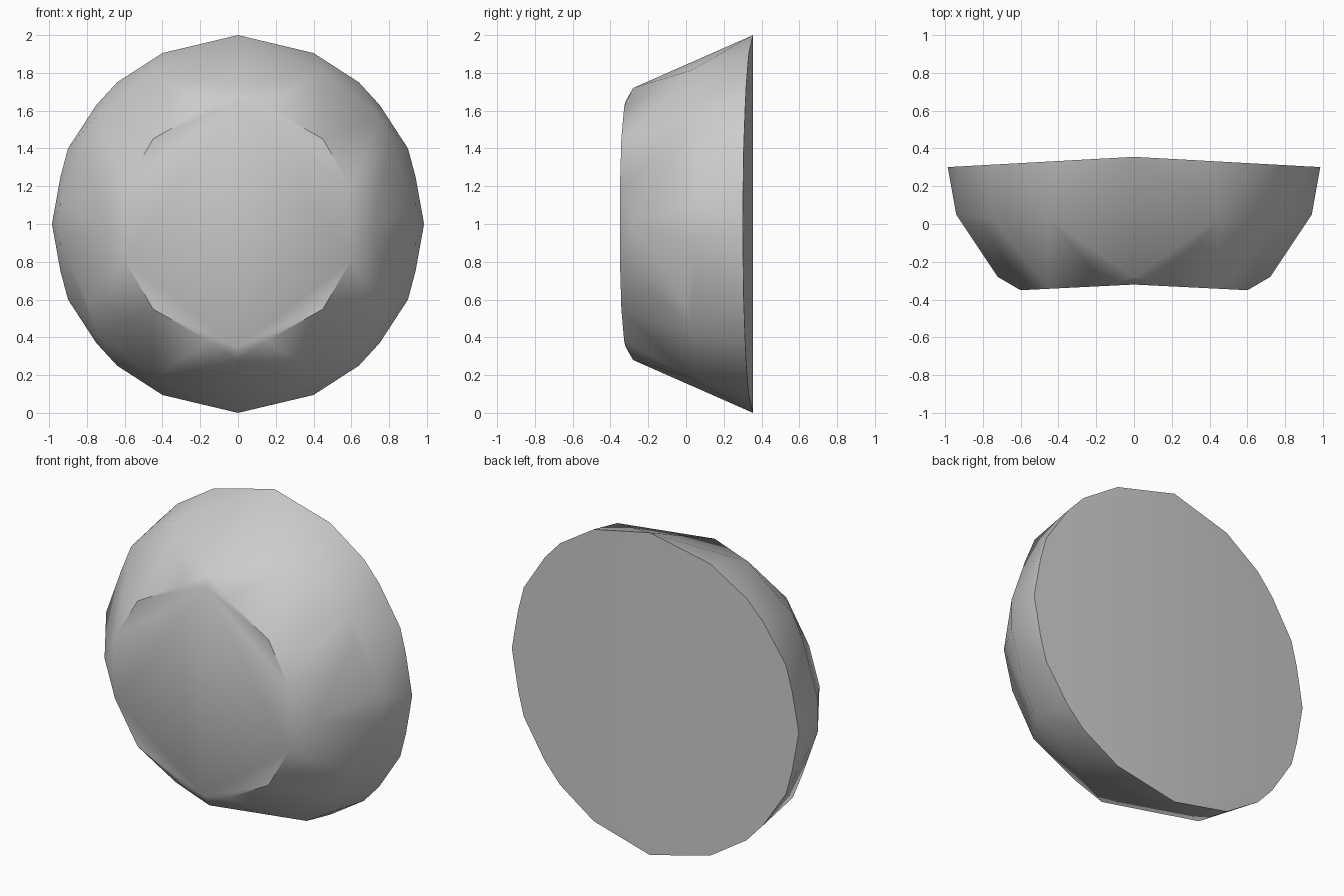
import bpy
import bmesh
import math

cube = bpy.data.objects.get("Cube")
if cube:
    bpy.data.objects.remove(cube, do_unlink=True)

stone = bpy.data.materials.new("plain grey")
stone.use_nodes = True
grey = (0.6, 0.6, 0.6, 1)
stone.diffuse_color = grey
bsdf = stone.node_tree.nodes["Principled BSDF"]
bsdf.inputs["Base Color"].default_value = grey
bsdf.inputs["Roughness"].default_value = 0.8

# Outlines of one quarter as (x, height from centre)
rim = [(0, 1), (0.4, 0.905), (0.64, 0.75), (0.75, 0.63), (0.9, 0.4), (0.94, 0.25), (0.985, 0)]
front = [(0, 0.65), (0.15, 0.62), (0.3, 0.53), (0.45, 0.45), (0.5, 0.35), (0.6, 0.19), (0.6, 0)]
belly = [(0.45, 0.03, 0.815), (0.75, 0.025, 0.57), (0.8, 0, 0.42), (0.94, 0.05, 0.1)]
tips = [(0, -0.28, 0.72), (0.72, -0.28, 0)]

# Back and front are both folded gently along the vertical centre line
points = [(x, 0.355 - 0.055 * x, h) for x, h in rim]
points += [(x, -0.32 - 0.05 * x, h) for x, h in front]
points += belly + tips

# Convex half body, opened along the centre plane for mirroring
bm = bmesh.new()
for x, y, h in points:
    for side in ((1, -1) if h else (1,)):
        bm.verts.new((x, y, 1 + side * h))
hull = bmesh.ops.convex_hull(bm, input=bm.verts)
loose = [v for v in bm.verts if not v.link_faces]
bmesh.ops.delete(bm, geom=loose, context="VERTS")
middle = [f for f in bm.faces if all(abs(v.co.x) < 0.0001 for v in f.verts)]
bmesh.ops.delete(bm, geom=middle, context="FACES")
bmesh.ops.recalc_face_normals(bm, faces=bm.faces)

# The opened half may not decide its outside reliably, so check the back
back = max(bm.faces, key=lambda f: f.calc_center_median().y)
if back.normal.y < 0:
    bmesh.ops.reverse_faces(bm, faces=bm.faces)

mesh = bpy.data.meshes.new("faceted_dome")
bm.to_mesh(mesh)
bm.free()
mesh.materials.append(stone)
dome = bpy.data.objects.new("faceted_dome", mesh)
bpy.context.collection.objects.link(dome)

mirror = dome.modifiers.new("mirror", "MIRROR")
mirror.use_axis[0] = True
mirror.use_clip = True

# Smooth side wall with crisp front and back edges
bpy.ops.object.select_all(action="DESELECT")
dome.select_set(True)
bpy.context.view_layer.objects.active = dome
bpy.ops.object.modifier_apply(modifier=mirror.name)
bpy.ops.object.shade_smooth_by_angle(angle=math.radians(40))
